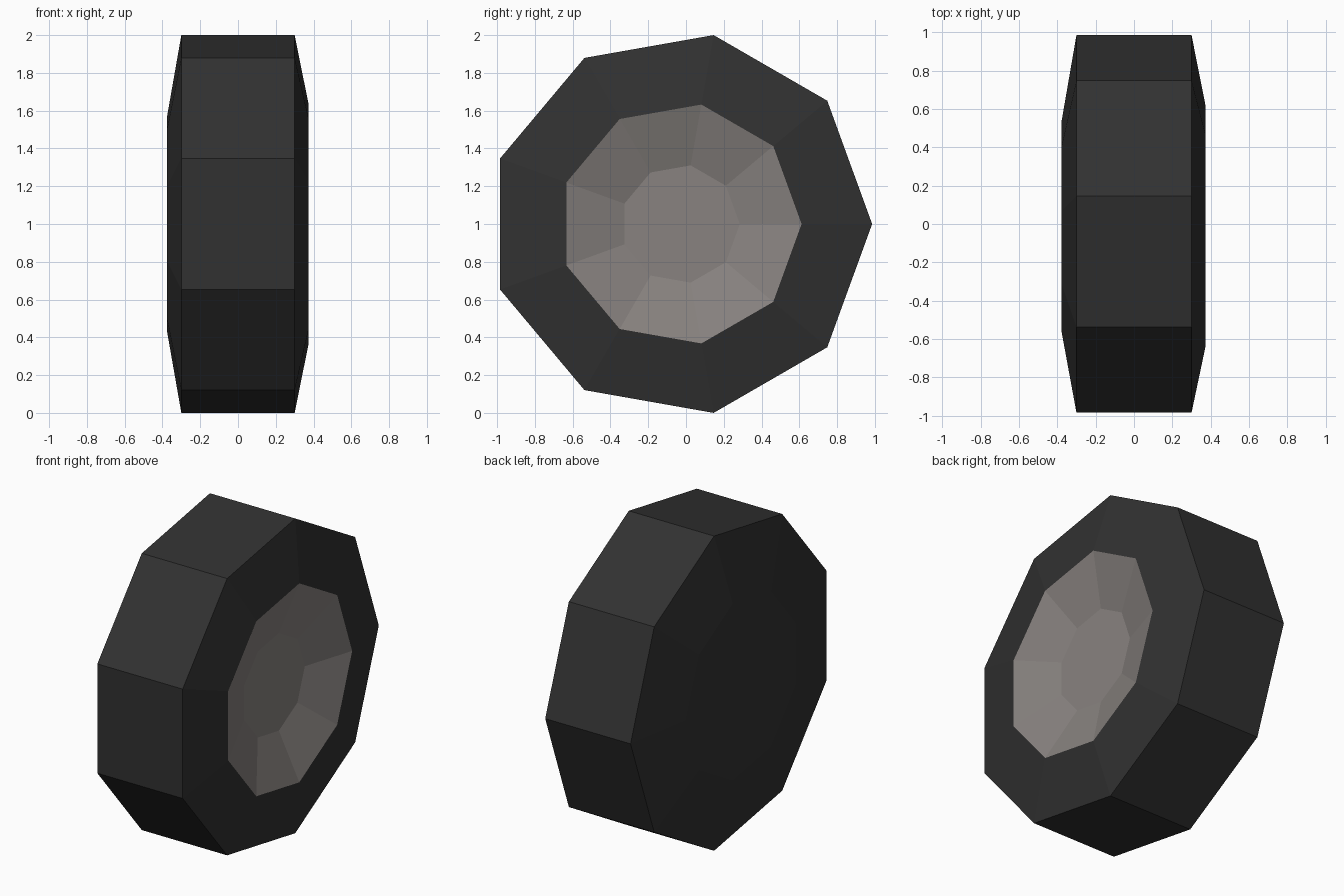
import bpy, bmesh, math

if "Cube" in bpy.data.objects:
    bpy.data.objects.remove(bpy.data.objects["Cube"])

SIDES = 9
CY, CZ = -0.03, 1.0  # axle centre


def material(name, rgb):
    m = bpy.data.materials.new(name)
    m.diffuse_color = (*rgb, 1.0)
    m.use_nodes = True
    m.node_tree.nodes["Principled BSDF"].inputs["Base Color"].default_value = m.diffuse_color
    return m


def lathe(name, profile, mat, cap_start=False, cap_end=False):
    """Spin (x, radius) points around the x axis as a flat-sided ring."""
    bm = bmesh.new()
    rings = []
    for x, r in profile:
        ring = []
        for i in range(SIDES):
            a = 2 * math.pi * i / SIDES
            ring.append(bm.verts.new((x, CY + r * math.cos(a), CZ + r * math.sin(a))))
        rings.append(ring)
    for a, b in zip(rings, rings[1:]):
        for i in range(SIDES):
            j = (i + 1) % SIDES
            bm.faces.new((a[i], a[j], b[j], b[i]))
    if cap_start:
        bm.faces.new(rings[0][::-1])
    if cap_end:
        bm.faces.new(rings[-1])
    me = bpy.data.meshes.new(name)
    bm.to_mesh(me)
    bm.free()
    me.materials.append(mat)
    ob = bpy.data.objects.new(name, me)
    bpy.context.collection.objects.link(ob)
    return ob


rubber = material("black rubber", (0.031, 0.031, 0.031))
metal = material("warm grey metal", (0.246, 0.225, 0.214))

# Tyre: closed inner side, tread, sloped outer sidewall
lathe("tyre", [(-0.377, 0.57), (-0.30, 1.0154), (0.30, 1.0154), (0.374, 0.642)],
      rubber, cap_start=True)

# Hubcap: shallow dish sunk into the outer side
lathe("hubcap", [(0.374, 0.642), (0.27, 0.315)], metal, cap_end=True)

# The faces wind outward toward +x on the outer side
for ob in bpy.context.collection.objects:
    for p in ob.data.polygons:
        p.use_smooth = False
    bm = bmesh.new()
    bm.from_mesh(ob.data)
    bmesh.ops.recalc_face_normals(bm, faces=bm.faces)
    cap = max(bm.faces, key=lambda f: f.calc_center_median().x) if ob.name == "tyre" else \
        min(bm.faces, key=lambda f: f.calc_center_median().x)
    if cap.normal.x < 0:
        bmesh.ops.reverse_faces(bm, faces=bm.faces)
    bm.to_mesh(ob.data)
    bm.free()
